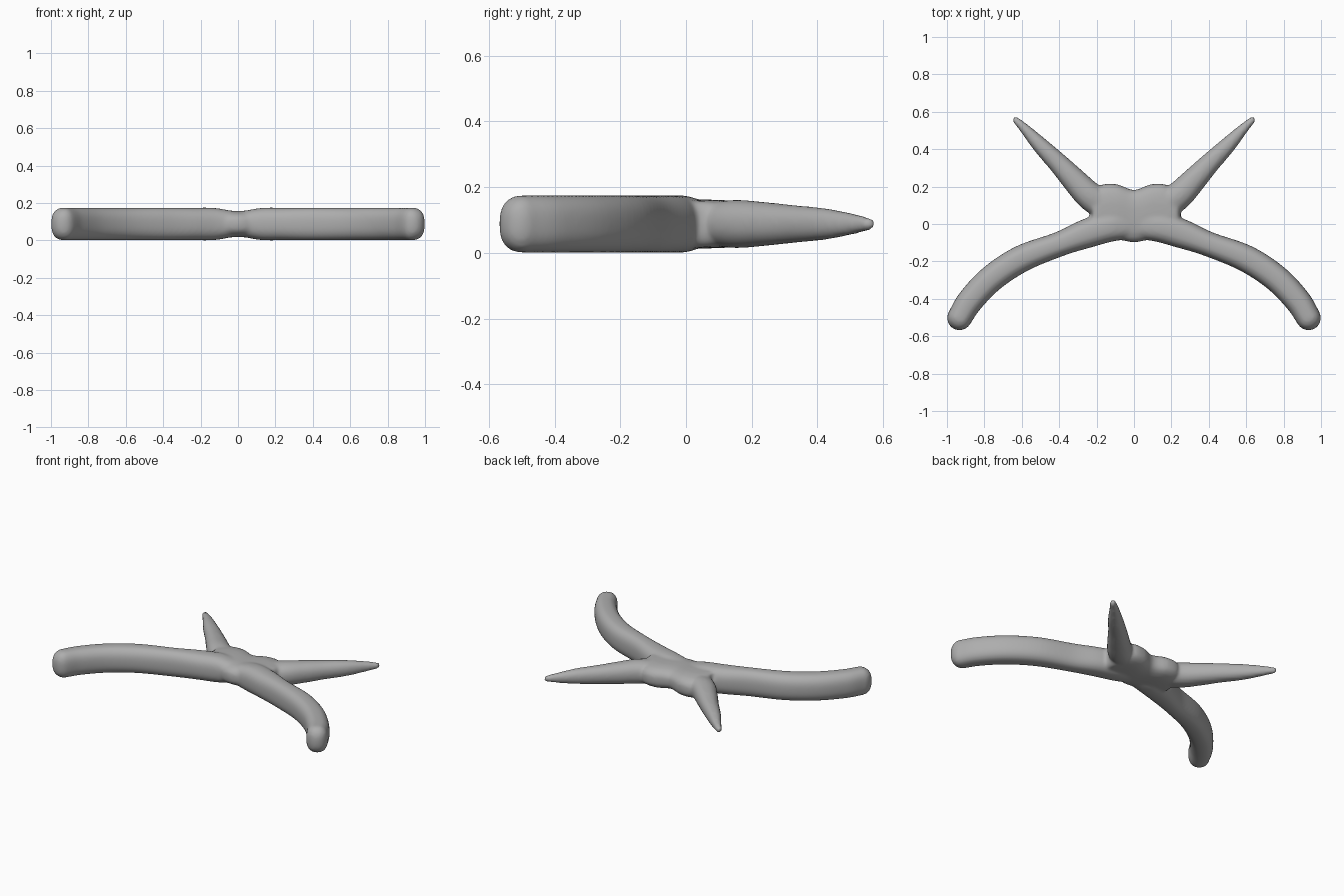
import bpy, bmesh, math
from mathutils import Vector

if "Cube" in bpy.data.objects:
    bpy.data.objects.remove(bpy.data.objects["Cube"])

SIDES = 32
MID_Z = 0.088


def smooth_stations(pts, steps=6):
    """Catmull-Rom interpolation of (x, y, half_width, half_height)."""
    p = [Vector(q) for q in pts]
    p = [2 * p[0] - p[1]] + p + [2 * p[-1] - p[-2]]
    out = []
    for i in range(1, len(p) - 2):
        a, b, c, d = p[i - 1:i + 3]
        for k in range(steps):
            t = k / steps
            out.append(0.5 * (2 * b + (c - a) * t + (2 * a - 5 * b + 4 * c - d) * t * t
                              + (3 * b - a - 3 * c + d) * t ** 3))
    out.append(p[-2])
    return out


def add_limb(bm, pts, power, cap, mirror=1, fixed_dir=None):
    """Sweep a rounded section along a flat path and round off its far end."""
    st = smooth_stations(pts)
    rows = []
    for i, s in enumerate(st):
        a, b = st[max(i - 1, 0)], st[min(i + 1, len(st) - 1)]
        d = fixed_dir or Vector((b[0] - a[0], b[1] - a[1])).normalized()
        rows.append((s[0], s[1], s[2], s[3], d))
    x, y, w, h, d = rows[-1]
    for k in range(1, 8):
        ang = math.radians(k * 12.2)
        f = math.cos(ang)
        rows.append((x + d.x * cap * math.sin(ang), y + d.y * cap * math.sin(ang),
                     w * f, h * f ** 0.8, d))
    rings = []
    for x, y, w, h, d in rows:
        ring = []
        for j in range(SIDES):
            t = 2 * math.pi * j / SIDES
            c, s = math.cos(t), math.sin(t)
            u = math.copysign(abs(c) ** (2 / power), c) * w
            v = math.copysign(abs(s) ** (2 / power), s) * h
            ring.append(bm.verts.new((mirror * (x - d.y * u), y + d.x * u, MID_Z + v)))
        rings.append(ring)
    faces = [bm.faces.new(rings[0]), bm.faces.new(rings[-1])]
    for r, q in zip(rings, rings[1:]):
        for j in range(SIDES):
            k = (j + 1) % SIDES
            faces.append(bm.faces.new((r[j], r[k], q[k], q[j])))
    bmesh.ops.recalc_face_normals(bm, faces=faces)


# Path stations: x, y, half width, half height
arm = [(0.03, 0.0, 0.08, 0.07), (0.13, -0.015, 0.08, 0.086), (0.25, -0.05, 0.078, 0.087),
       (0.4, -0.108, 0.066, 0.087), (0.6, -0.185, 0.072, 0.087), (0.76, -0.29, 0.072, 0.087),
       (0.875, -0.41, 0.07, 0.087), (0.933, -0.502, 0.066, 0.087)]
spike = [(0.1, 0.06, 0.08, 0.06), (0.23, 0.145, 0.076, 0.073), (0.32, 0.235, 0.066, 0.067),
         (0.4, 0.32, 0.055, 0.058), (0.5, 0.42, 0.043, 0.048), (0.58, 0.505, 0.028, 0.032),
         (0.632, 0.556, 0.018, 0.019)]
hub = [(0.0, 0.042, 0.14, 0.07), (0.09, 0.064, 0.148, 0.074), (0.17, 0.055, 0.155, 0.073),
       (0.22, 0.03, 0.13, 0.07)]

bm = bmesh.new()
for side in (1, -1):
    add_limb(bm, arm, 2.5, 0.066, side)
    add_limb(bm, spike, 2.2, 0.018, side)
# Hub runs straight across between the two limb pairs
full_hub = [(-x, y, w, h) for x, y, w, h in hub[:0:-1]] + hub
add_limb(bm, full_hub, 2.8, 0.03, 1, Vector((1, 0)))

mesh = bpy.data.meshes.new("branched_body")
bm.to_mesh(mesh)
bm.free()
body = bpy.data.objects.new("branched_body", mesh)
bpy.context.collection.objects.link(body)

grey = bpy.data.materials.new("plain grey")
grey.diffuse_color = (0.42, 0.42, 0.42, 1)
grey.use_nodes = True
grey.node_tree.nodes["Principled BSDF"].inputs["Base Color"].default_value = grey.diffuse_color
mesh.materials.append(grey)

# Fuse the limbs into one soft skin
fuse = body.modifiers.new("fuse", 'REMESH')
fuse.mode = 'VOXEL'
fuse.voxel_size = 0.01
fuse.use_smooth_shade = True
soften = body.modifiers.new("soften", 'SMOOTH')
soften.factor = 0.5
soften.iterations = 6
